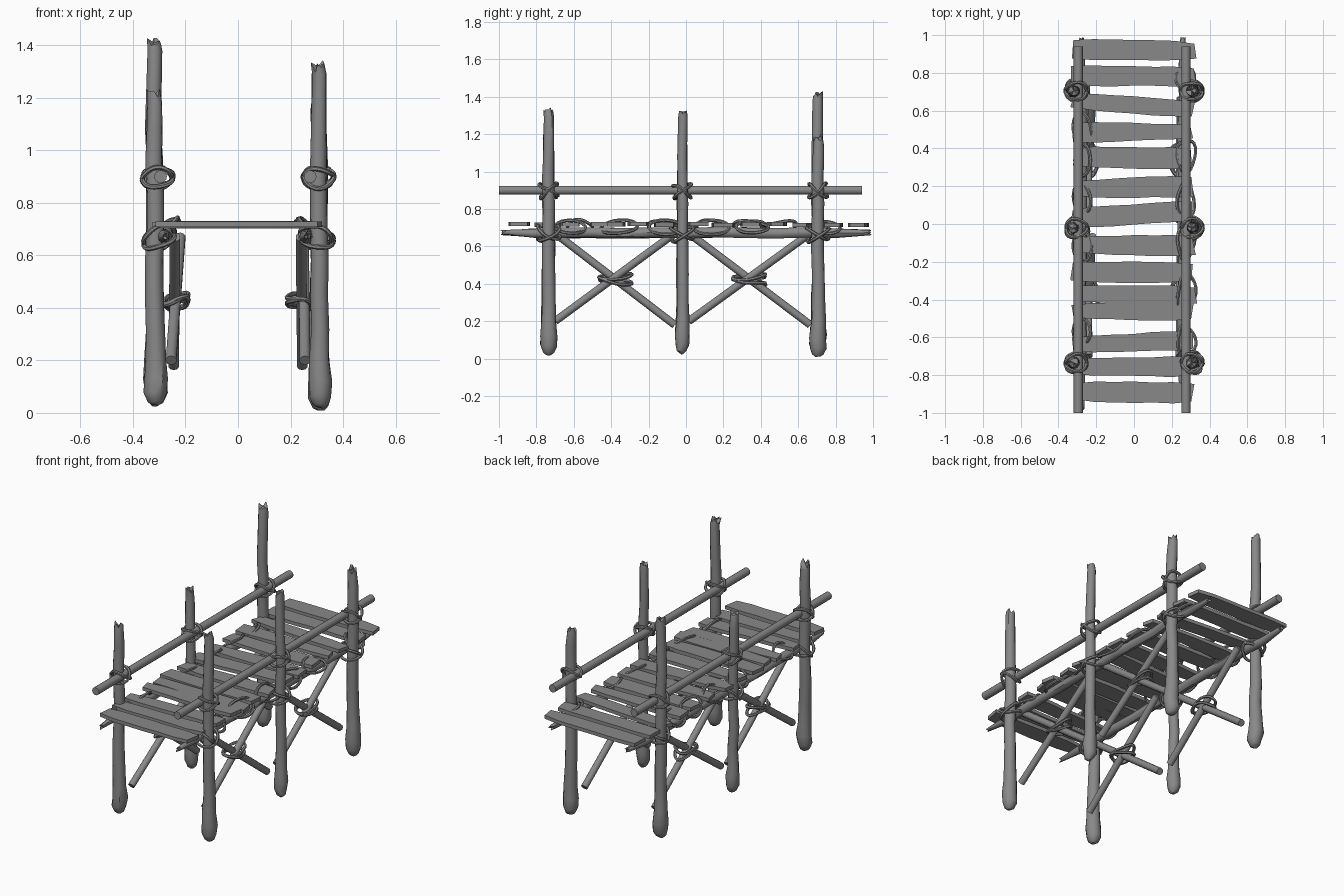
import bpy, bmesh, math, random
from mathutils import Vector, Euler

if "Cube" in bpy.data.objects:
    bpy.data.objects.remove(bpy.data.objects["Cube"], do_unlink=True)

random.seed(4)
rnd = random.uniform

wood = bpy.data.materials.new("weathered_grey")
wood.use_nodes = True
wood.diffuse_color = (0.25, 0.25, 0.25, 1)
bsdf = wood.node_tree.nodes["Principled BSDF"]
bsdf.inputs["Base Color"].default_value = (0.25, 0.25, 0.25, 1)
bsdf.inputs["Roughness"].default_value = 0.9


def finish(bm, name):
    bmesh.ops.recalc_face_normals(bm, faces=bm.faces)
    mesh = bpy.data.meshes.new(name)
    bm.to_mesh(mesh)
    bm.free()
    mesh.materials.append(wood)
    ob = bpy.data.objects.new(name, mesh)
    bpy.context.collection.objects.link(ob)
    bpy.ops.object.select_all(action='DESELECT')
    ob.select_set(True)
    bpy.context.view_layer.objects.active = ob
    bpy.ops.object.shade_smooth_by_angle(angle=math.radians(40))
    return ob


def tube(name, points, radii, ref, sides=10, closed=False, rough=0.0, jag=(0, 0)):
    """Sweep a slightly uneven round section along points; jag splinters each end."""
    bm = bmesh.new()
    pts = [Vector(p) for p in points]
    n, rings = len(pts), []
    for i, p in enumerate(pts):
        a, b = (pts[i - 1], pts[(i + 1) % n]) if closed else (pts[max(i - 1, 0)], pts[min(i + 1, n - 1)])
        t = (b - a).normalized()
        u = Vector(ref).cross(t).normalized()
        v = t.cross(u)
        splinter = jag[0] if i == 0 else jag[1] if i == n - 1 else 0
        ring = []
        for k in range(sides):
            ang = math.tau * k / sides
            r = radii[i] * (1 + rnd(-rough, rough))
            ring.append(bm.verts.new(p + (u * math.cos(ang) + v * math.sin(ang)) * r
                                     + t * rnd(-splinter, splinter)))
        rings.append(ring)
    for i in range(n if closed else n - 1):
        r0, r1 = rings[i], rings[(i + 1) % n]
        for k in range(sides):
            j = (k + 1) % sides
            bm.faces.new((r0[k], r0[j], r1[j], r1[k]))
    if not closed:
        # Fan caps cope with the splintered rims
        for ring, p in ((rings[0], pts[0]), (rings[-1], pts[-1])):
            c = bm.verts.new(p)
            for k in range(sides):
                bm.faces.new((ring[k], ring[(k + 1) % sides], c))
    return finish(bm, name)


def rope(name, centre, a, b, tilt, thick=0.009, wobble=0.007):
    """Closed rope loop: an uneven tilted ellipse."""
    rot = Euler(tilt).to_matrix()
    ph = rnd(0, 6)
    pts = []
    for k in range(22):
        t = math.tau * k / 22
        s = 1 + 0.06 * math.sin(3 * t + ph)
        local = Vector((a * s * math.cos(t), b * s * math.sin(t), wobble * math.sin(2 * t + ph)))
        pts.append(Vector(centre) + rot @ local)
    return tube(name, pts, [thick] * 22, rot @ Vector((0, 0, 1)), sides=6, closed=True)


def side_name(s):
    return "left" if s > 0 else "right"


POST_Y = (-0.735, -0.02, 0.705)
HEIGHTS = {-1: (1.23, 1.19, 1.43), 1: (1.34, 1.34, 1.2)}
FOOT = {-1: (0.03, 0.04, 0.03), 1: (0.02, 0.03, 0.01)}

# Posts: swollen rounded foot, slight taper, splintered top
for s in (-1, 1):
    for i, y in enumerate(POST_Y):
        z0, z1 = FOOT[s][i], HEIGHTS[s][i]
        thin = 0.88 if i == 1 else 1
        levels = [(z0, .014), (z0 + .012, .03), (z0 + .045, .043), (z0 + .1, .045), (.2, .039)]
        levels += [(z, .037 - .006 * z) for z in (.32, .45, .58, .7, .83, .96, 1.08)]
        levels += [(z1 - .05, .028), (z1 - .02, .026)]
        pts = [(s * .313 + rnd(-.005, .005) - .006 * z, y + rnd(-.004, .004), z) for z, _ in levels]
        tube(f"post_{side_name(s)}_{i + 1}", pts, [r * thin for _, r in levels], (1, 0, 0),
             sides=12, rough=0.05, jag=(0, 0.024))

# Handrails, and uneven stringers under the deck
for s, rail_x, beam_x in ((-1, -.295, -.28), (1, .275, .262)):
    tube(f"handrail_{side_name(s)}", [(rail_x, -1, .9), (rail_x, .94, .9)], [.024, .024], (0, 0, 1), sides=14)
    ys = [-.975 + 1.95 * k / 12 for k in range(13)]
    radii = [.012, .024] + [.028] * 9 + [.026, .014]
    tube(f"stringer_{side_name(s)}", [(beam_x + rnd(-.006, .006), y, .672 + rnd(-.004, .004)) for y in ys],
         radii, (0, 0, 1), sides=10, rough=0.06, jag=(.02, .02))

# Crossed braces in each bay, with a double lashing at the crossing
for s in (-1, 1):
    for bay in range(2):
        ya, yb = POST_Y[bay] + .035, POST_Y[bay + 1] - .04
        mid = (ya + yb) / 2
        lean = .03 if s < 0 else 0
        tag = f"{side_name(s)}_{bay + 1}"
        tube(f"rising_brace_{tag}", [(s * .255, ya, .2), (s * (.25 - lean), yb, .67)], [.021, .021], (1, 0, 0))
        tube(f"falling_brace_{tag}", [(s * .24, ya, .67), (s * .245, yb, .18)], [.021, .021], (1, 0, 0))
        for k, roll in enumerate((-.16, .1)):
            rope(f"cross_lashing_{tag}_{k + 1}", (s * .235, mid, .415 + .022 * k), .046, .088,
                 (roll, s * .2, 0))

# Lashings around posts at the handrail and at the stringer
for s in (-1, 1):
    for i, y in enumerate(POST_Y):
        tag = f"{side_name(s)}_{i + 1}"
        for k, roll in enumerate((.7, -.6)):
            rope(f"rail_lashing_{tag}_{k + 1}", (s * .306, y, .897), .057, .058, (roll, rnd(-.1, .1), 0))
            rope(f"beam_lashing_{tag}_{k + 1}", (s * .3, y, .665 + .01 * k), .062, .066,
                 (roll * .8, s * .35, 0))

# Loops binding the deck edges and brace heads to the stringers
LOOPS = {-1: (-.57, -.12, .13, .34, .5), 1: (-.62, -.36, -.1, .13, .36, .76)}
for s in (-1, 1):
    for i, y in enumerate(LOOPS[s]):
        rope(f"deck_lashing_{side_name(s)}_{i + 1}", (s * .275, y, .702), .058, .085 + rnd(-.02, .015),
             (rnd(-.1, .1), s * rnd(.5, .8), rnd(-.15, .15)))

# Deck planks: centre y at each end, then end widths
PLANKS = [(.925, .915, .11, .1), (.785, .78, .11, .1), (.655, .605, .09, .09), (.485, .49, .11, .08),
          (.355, .345, .11, .12), (.185, .2, .09, .12), (.03, .07, .11, .11), (-.11, -.115, .09, .12),
          (-.255, -.255, .11, .11), (-.37, -.375, .09, .1), (-.46, -.465, .08, .1), (-.64, -.615, .08, .11),
          (-.755, -.755, .09, .11), (-.885, -.895, .11, .11)]
for i, (yl, yr, wl, wr) in enumerate(PLANKS):
    bm = bmesh.new()
    xl, xr = -.32 + rnd(-.015, .012), .315 + rnd(-.012, .012)
    lift = rnd(-.003, .004)
    stations = []
    for k in range(7):
        f = k / 6
        x, y = xl + (xr - xl) * f, yl + (yr - yl) * f
        h = (wl + (wr - wl) * f) / 2
        end = k in (0, 6)
        h0, h1 = (h * rnd(.75, .95) if end else h + rnd(-.003, .003) for _ in range(2))
        skew = rnd(-.012, .012) if end else 0
        corners = ((x + skew, y - h0, -.011), (x - skew, y + h1, -.011),
                   (x - skew, y + h1, .011), (x + skew, y - h0, .011))
        stations.append([bm.verts.new((cx, cy, .716 + lift + cz)) for cx, cy, cz in corners])
    for a, b in zip(stations, stations[1:]):
        for k in range(4):
            j = (k + 1) % 4
            bm.faces.new((a[k], a[j], b[j], b[k]))
    bm.faces.new(stations[0])
    bm.faces.new(stations[-1])
    finish(bm, f"deck_plank_{i + 1}")
